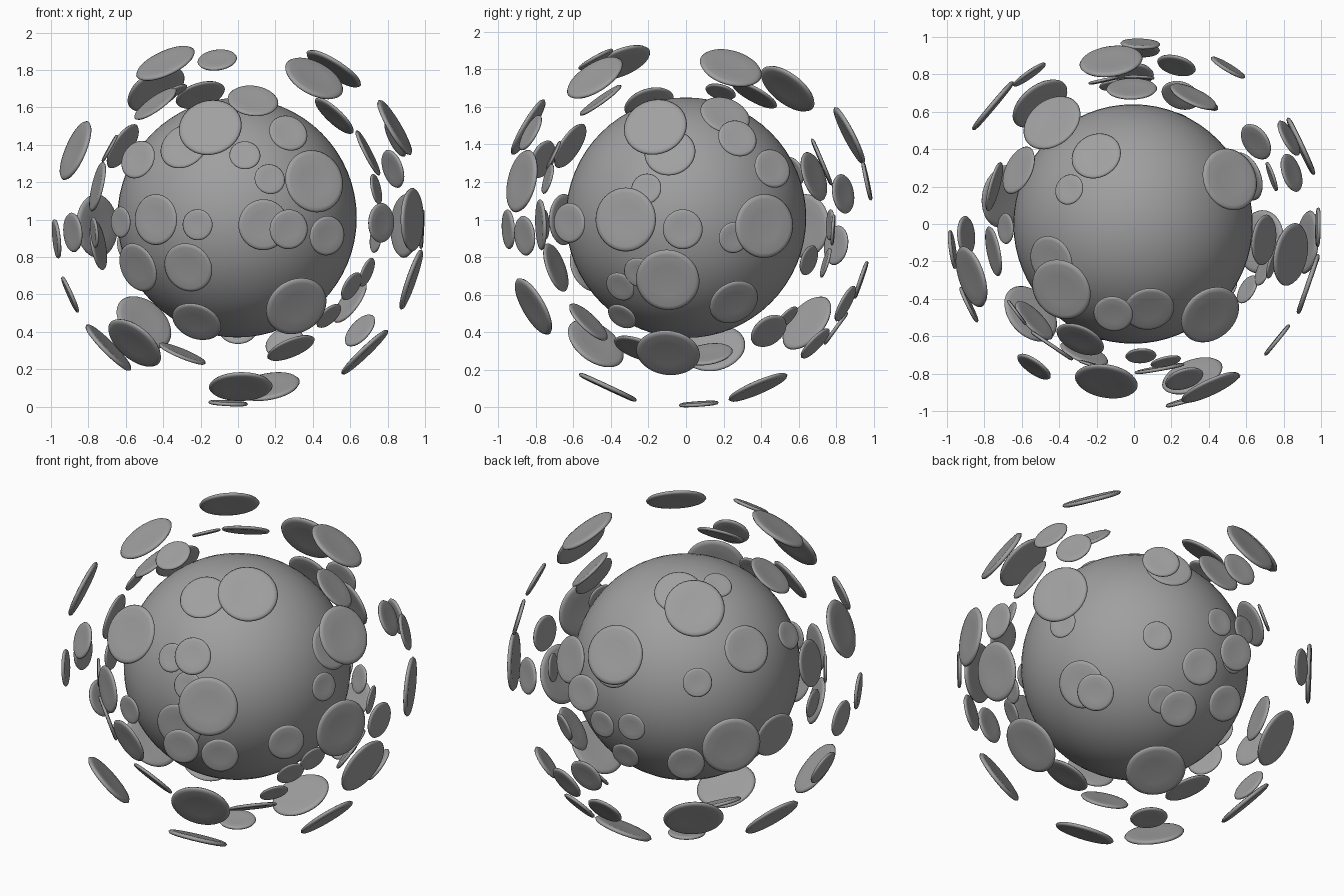
import bpy
import bmesh
from math import radians, cos, sin, pi
from mathutils import Vector, Matrix

default_cube = bpy.data.objects.get("Cube")
if default_cube:
    bpy.data.objects.remove(default_cube, do_unlink=True)

# One plain grey material for everything
grey = bpy.data.materials.new("plain_grey")
grey.use_nodes = True
grey_value = (0.35, 0.35, 0.35, 1)
grey.diffuse_color = grey_value
grey.node_tree.nodes["Principled BSDF"].inputs["Base Color"].default_value = grey_value

CENTRE = Vector((0, 0, 1))
OUTER_SHELL, INNER_SHELL = 0.985, 0.785

# Directions of the floating discs: (azimuth, elevation) in degrees
OUTER_LARGE = [
    (-100, 30), (-65, 12), (-69, -28), (-139, -42), (128, -34),
    (-11, 30), (-19, 0), (25, -2), (-6, -19), (-8, -46),
    (-50, 50), (25, 55), (129, 45), (-138, 58), (98, 27),
    (67, -65), (-88, -65), (-162, 22), (140, -2), (168, -44),
]
OUTER_SMALL = [
    (-74, -3), (-61, -5), (-72, 28), (-125, 19), (34, -37), (59, 8), (75, -27),
    (70, -42), (125, -8), (88, 12), (29, 16), (18, 26), (-103, 60), (-176, -24),
    (-154, -4), (-172, -6), (-39, -1), (-1, -3), (88, -19), (90, -36), (128, -85),
]
INNER_LARGE = [
    (-115, 30), (-124, 0), (-80, -2), (-111, -19), (-136, -19), (-113, -44),
    (-7, 27), (22, 45), (23, -34), (119, 58), (-80, 54), (-156, 52), (155, 30),
    (-169, 13), (65, 17), (159, -66), (-42, -61), (165, -10), (91, 23),
]
INNER_SMALL = [
    (102, -2), (88, -4), (98, -17), (130, 19), (-178, 29), (152, 60),
    (60, -16), (66, -42), (-87, 26), (-77, 16), (-106, -2), (-143, -1),
    (-16, 12), (19, -7), (-30, -27), (-20, -21), (-35, -41), (-169, -5),
]


def direction(azimuth, elevation):
    a, e = radians(azimuth), radians(elevation)
    return Vector((cos(a) * cos(e), sin(a) * cos(e), sin(e)))


def disc_mesh(name, radius, half_thickness):
    """Lathe a thin disc with a rounded rim and slightly dished faces."""
    upper = [(0, 0.65), (0.5, 0.8), (0.85, 1), (0.95, 0.75), (1, 0)]
    lower = [(r, -h) for r, h in reversed(upper[:-1])]
    bm = bmesh.new()
    points = [bm.verts.new((r * radius, 0, h * half_thickness)) for r, h in upper + lower]
    edges = [bm.edges.new(pair) for pair in zip(points, points[1:])]
    bmesh.ops.spin(bm, geom=points + edges, cent=(0, 0, 0), axis=(0, 0, 1),
                   angle=2 * pi, steps=40, use_duplicate=False)
    bmesh.ops.remove_doubles(bm, verts=bm.verts, dist=0.0001)
    bmesh.ops.recalc_face_normals(bm, faces=bm.faces)
    for face in bm.faces:
        face.smooth = True
    mesh = bpy.data.meshes.new(name)
    bm.to_mesh(mesh)
    bm.free()
    mesh.materials.append(grey)
    return mesh


def scatter_discs(name, directions, shell, radius, half_thickness):
    """Place linked discs on a shell, each facing straight outward."""
    mesh = disc_mesh(name, radius, half_thickness)
    for azimuth, elevation in directions:
        outward = direction(azimuth, elevation)
        disc = bpy.data.objects.new(name, mesh)
        bpy.context.collection.objects.link(disc)
        turn = outward.to_track_quat("Z", "Y").to_matrix().to_4x4()
        disc.matrix_world = Matrix.Translation(CENTRE + outward * shell) @ turn


# Central ball
bpy.ops.mesh.primitive_uv_sphere_add(segments=64, ring_count=32, radius=0.64,
                                     location=(-0.005, 0, 1.01))
ball = bpy.context.object
ball.name = "central_ball"
ball.data.materials.append(grey)
bpy.ops.object.shade_smooth()

# Two shells of floating discs
scatter_discs("outer_large_disc", OUTER_LARGE, OUTER_SHELL, 0.17, 0.013)
scatter_discs("outer_small_disc", OUTER_SMALL, OUTER_SHELL, 0.106, 0.01)
scatter_discs("inner_large_disc", INNER_LARGE, INNER_SHELL, 0.136, 0.01)
scatter_discs("inner_small_disc", INNER_SMALL, INNER_SHELL, 0.083, 0.008)
